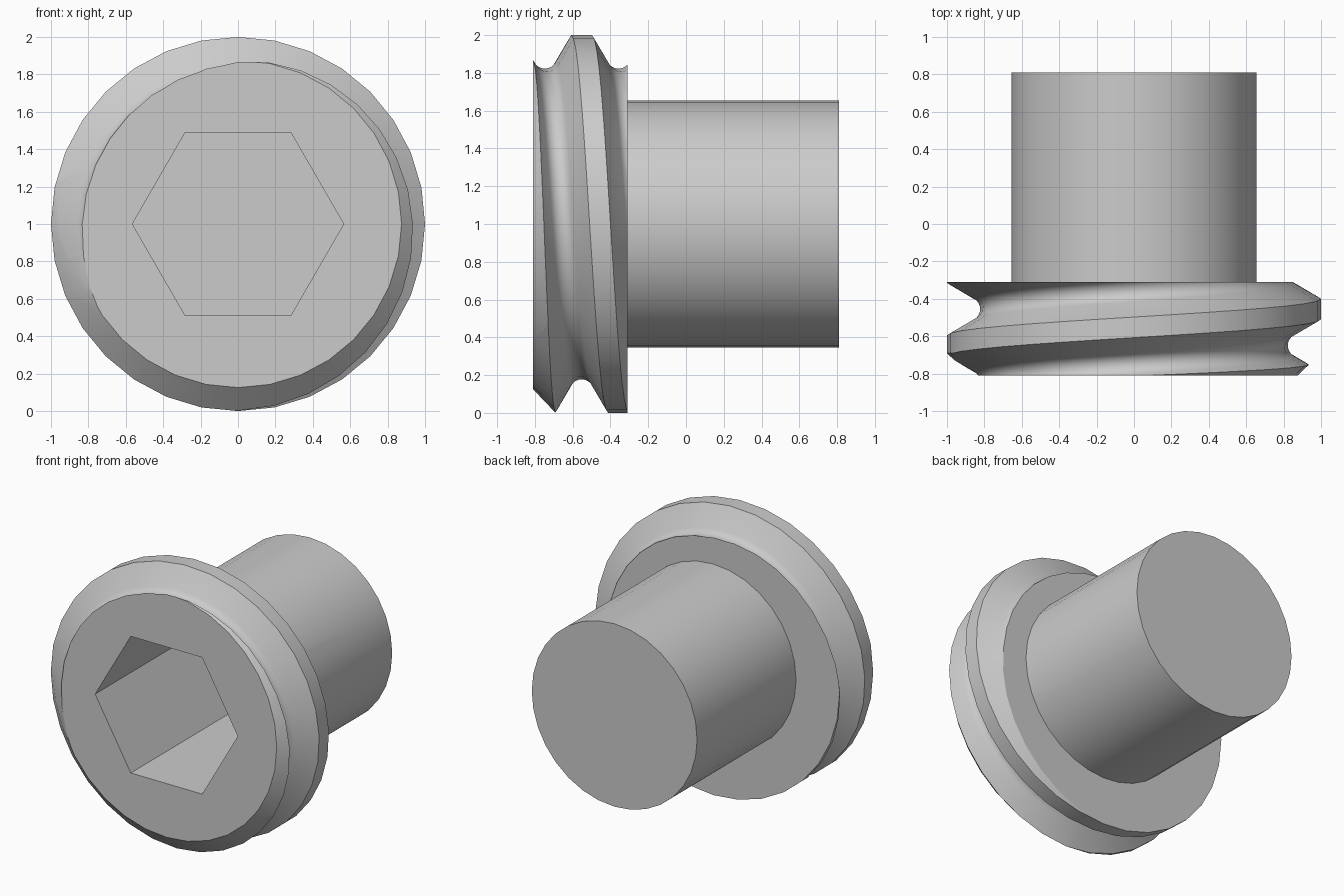
import bpy, bmesh
from math import pi, sin, cos, sqrt, radians

if "Cube" in bpy.data.objects:
    bpy.data.objects.remove(bpy.data.objects["Cube"], do_unlink=True)

SEGS = 32                      # sides of the round parts
PITCH, CREST = 0.39, 0.11      # thread spacing and flat crest width
FRONT, BACK, END = -0.81, -0.31, 0.81

steel = bpy.data.materials.new("plain_grey")
steel.use_nodes = True
grey = (0.6, 0.6, 0.6, 1)
steel.diffuse_color = grey
steel.node_tree.nodes["Principled BSDF"].inputs["Base Color"].default_value = grey


def finish(bm, name):
    bmesh.ops.recalc_face_normals(bm, faces=bm.faces)
    mesh = bpy.data.meshes.new(name)
    bm.to_mesh(mesh)
    bm.free()
    mesh.materials.append(steel)
    obj = bpy.data.objects.new(name, mesh)
    bpy.context.collection.objects.link(obj)
    return obj


def ring_point(angle, radius, y):
    return (radius * cos(angle), y, 1 + radius * sin(angle))


def frustum(name, sides, y0, r0, y1, r1):
    """Closed prism or cone along the y axis."""
    bm = bmesh.new()
    rings = [[bm.verts.new(ring_point(2 * pi * i / sides, r, y)) for i in range(sides)]
             for y, r in ((y0, r0), (y1, r1))]
    for i in range(sides):
        k = (i + 1) % sides
        bm.faces.new((rings[0][i], rings[0][k], rings[1][k], rings[1][i]))
    for ring in rings:
        bm.faces.new(ring)
    return finish(bm, name)


def thread_profile():
    """(offset along y, radius) over one pitch, starting at the crest centre."""
    half_gap, root = (PITCH - CREST) / 2, 0.065
    arc = [(root * sin(radians(a)), root * (1 - cos(radians(a)))) for a in range(-60, 61, 15)]
    width, rise = arc[-1]
    floor = 1 - rise - (half_gap - width) * sqrt(3)
    pts = [(0, 1), (CREST / 2, 1)]
    pts += [(PITCH / 2 + s, floor + d) for s, d in arc]
    return pts + [(PITCH - CREST / 2, 1), (PITCH, 1)]


def threaded_collar():
    """Sweep the thread along a helix, then trim it flat front and back."""
    bm = bmesh.new()
    prof = thread_profile()
    rows = []
    for i in range(-2 * SEGS, 2 * SEGS + 1):
        turn = i / SEGS
        yc = -0.455 - PITCH * turn
        rows.append([bm.verts.new(ring_point(2 * pi * turn, r, yc + s)) for s, r in prof])
    for a, b in zip(rows, rows[1:]):
        for j in range(len(prof) - 1):
            bm.faces.new((a[j], a[j + 1], b[j + 1], b[j]))
    bmesh.ops.remove_doubles(bm, verts=bm.verts, dist=0.0005)
    for y, side in ((FRONT, -1), (BACK, 1)):
        bmesh.ops.bisect_plane(bm, geom=bm.verts[:] + bm.edges[:] + bm.faces[:],
                               plane_co=(0, y, 0), plane_no=(0, side, 0), clear_outer=True)
    bmesh.ops.remove_doubles(bm, verts=bm.verts, dist=0.0005)
    bmesh.ops.holes_fill(bm, edges=[e for e in bm.edges if e.is_boundary], sides=0)
    return finish(bm, "threaded_screw")


screw = threaded_collar()
helpers = (
    # front chamfer, plain shaft and hexagonal socket
    ("INTERSECT", frustum("chamfer_cutter", SEGS, -1.0, 0.675, 0.0, 1.725)),
    ("UNION", frustum("shaft", SEGS, BACK - 0.1, 0.655, END, 0.655)),
    ("DIFFERENCE", frustum("hex_socket_cutter", 6, FRONT - 0.1, 0.565, 0.5, 0.565)),
)
bpy.context.view_layer.objects.active = screw
for operation, helper in helpers:
    mod = screw.modifiers.new(helper.name, "BOOLEAN")
    mod.operation, mod.object, mod.solver = operation, helper, "EXACT"
    bpy.ops.object.modifier_apply(modifier=mod.name)
    bpy.data.objects.remove(helper, do_unlink=True)

bpy.ops.object.select_all(action="DESELECT")
screw.select_set(True)
bpy.ops.object.shade_smooth_by_angle(angle=radians(25))
